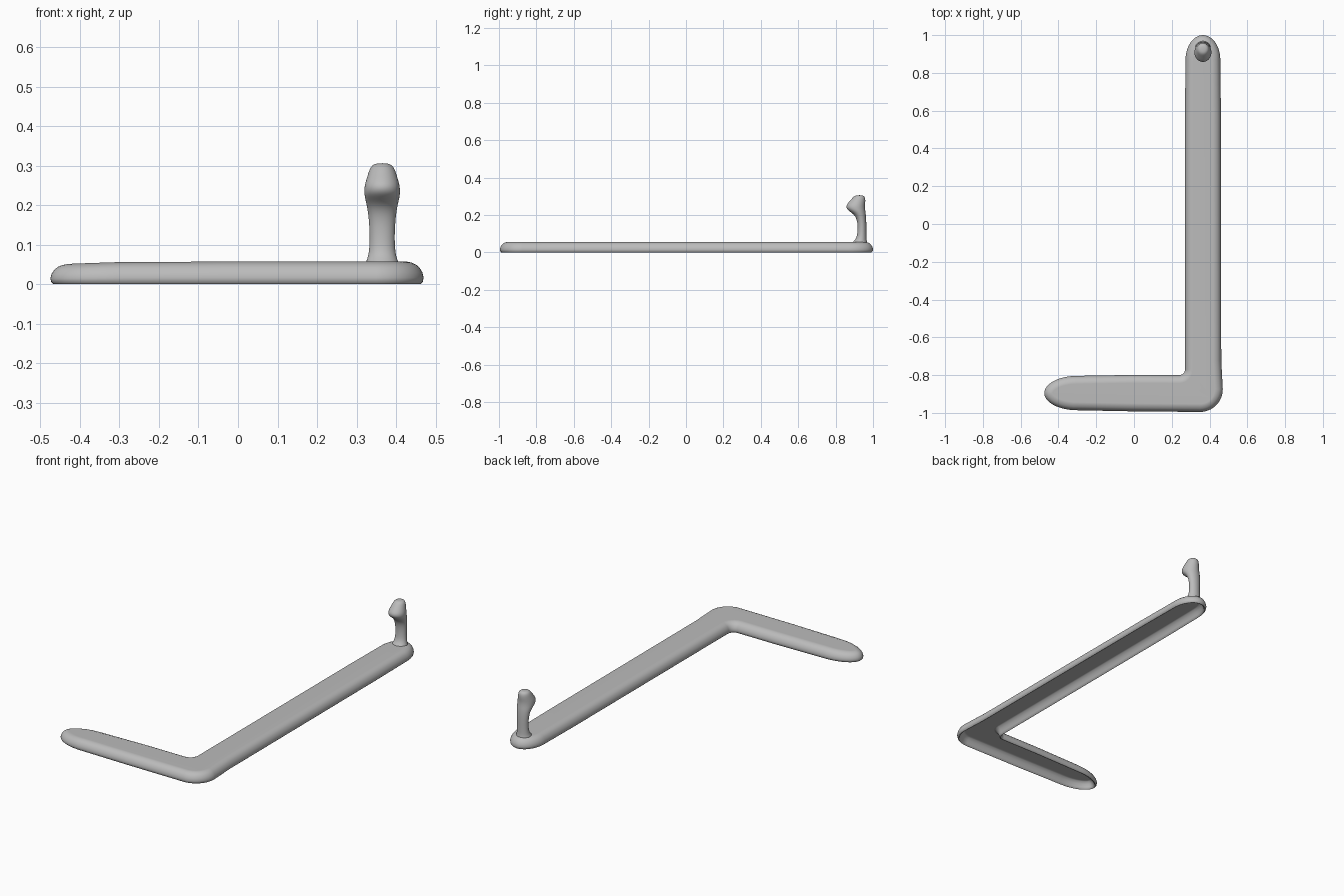
import bpy, bmesh
from math import sin, cos, pi, radians

cube = bpy.data.objects.get("Cube")
if cube:
    bpy.data.objects.remove(cube)

grey = bpy.data.materials.new("soft grey")
grey.use_nodes = True
COLOUR = (0.5, 0.5, 0.5, 1)
grey.diffuse_color = COLOUR
grey.node_tree.nodes["Principled BSDF"].inputs["Base Color"].default_value = COLOUR


def arc(cx, cy, rx, ry, start, end, n, side=1):
    """Outline points with their outward normals; side -1 makes a concave corner."""
    out = []
    for i in range(n + 1):
        a = radians(start + (end - start) * i / n)
        nx, ny = cos(a) / rx, sin(a) / ry
        length = (nx * nx + ny * ny) ** 0.5
        out.append((cx + rx * cos(a), cy + ry * sin(a),
                    side * nx / length, side * ny / length))
    return out


def loft(name, rings):
    """Skin closed rings of points and cap both ends."""
    bm = bmesh.new()
    loops = [[bm.verts.new(p) for p in ring] for ring in rings]
    for lower, upper in zip(loops, loops[1:]):
        for i in range(len(lower)):
            j = (i + 1) % len(lower)
            bm.faces.new((lower[i], lower[j], upper[j], upper[i]))
    bm.faces.new(loops[0][::-1])
    bm.faces.new(loops[-1])
    bmesh.ops.recalc_face_normals(bm, faces=bm.faces)
    mesh = bpy.data.meshes.new(name)
    bm.to_mesh(mesh)
    bm.free()
    mesh.materials.append(grey)
    obj = bpy.data.objects.new(name, mesh)
    bpy.context.collection.objects.link(obj)
    bpy.ops.object.select_all(action="DESELECT")
    obj.select_set(True)
    bpy.context.view_layer.objects.active = obj
    bpy.ops.object.shade_smooth_by_angle(angle=radians(50))
    return obj


def tip_slope(x):
    """Height factor: the short arm gets thinner towards its free end."""
    return 1 - 0.5 * max(0, -0.25 - x)


# L-shaped base: rounded outline, counter-clockwise from the outer corner
outline = (arc(0.35, -0.875, 0.12, 0.12, -90, 0, 12)
           + [(0.462, -0.72, 1, 0), (0.46, 0.6, 1, 0)]
           + arc(0.365, 0.87, 0.092, 0.13, 0, 180, 24)
           + [(0.27, 0.6, -1, 0), (0.27, -0.6, -1, 0)]
           + arc(0.24, -0.77, 0.03, 0.03, 0, -90, 6, -1)
           + [(0, -0.799, 0, 1)]
           + arc(-0.30, -0.895, 0.175, 0.091, 90, 270, 24)
           + [(0, -0.992, 0, -1)])
# Edge section, inset and height: hollow underside, rim, outer wall, top
section = [(0.044, 0.044), (0.034, 0.040), (0.024, 0.028), (0.018, 0.012),
           (0.014, 0.002), (0.008, 0), (0.002, 0.006), (0, 0.016), (0.003, 0.029),
           (0.010, 0.041), (0.019, 0.049), (0.030, 0.054), (0.043, 0.057)]
base = loft("l_shaped_base",
            [[(x - nx * d, y - ny * d, z * tip_slope(x)) for x, y, nx, ny in outline]
             for d, z in section])
flat_top = base.modifiers.new("Flat top shading", "WEIGHTED_NORMAL")
flat_top.keep_sharp = True

# Post with a forward-leaning knob: height, front y, back y, half width
stations = [(0.045, 0.885, 0.973, 0.047), (0.058, 0.893, 0.968, 0.041),
            (0.075, 0.911, 0.966, 0.035), (0.11, 0.917, 0.965, 0.032),
            (0.16, 0.917, 0.965, 0.034), (0.195, 0.905, 0.963, 0.039),
            (0.214, 0.882, 0.961, 0.044), (0.230, 0.858, 0.959, 0.047),
            (0.250, 0.854, 0.958, 0.046), (0.268, 0.868, 0.960, 0.040),
            (0.288, 0.886, 0.960, 0.034), (0.301, 0.898, 0.954, 0.027),
            (0.306, 0.912, 0.942, 0.013)]
SIDES = 14
post = loft("knobbed_post",
            [[(0.365 + w * cos(2 * pi * i / SIDES),
               (f + b) / 2 + (b - f) / 2 * sin(2 * pi * i / SIDES), z)
              for i in range(SIDES)] for z, f, b, w in stations])
smooth = post.modifiers.new("Smooth", "SUBSURF")
smooth.levels = smooth.render_levels = 2
